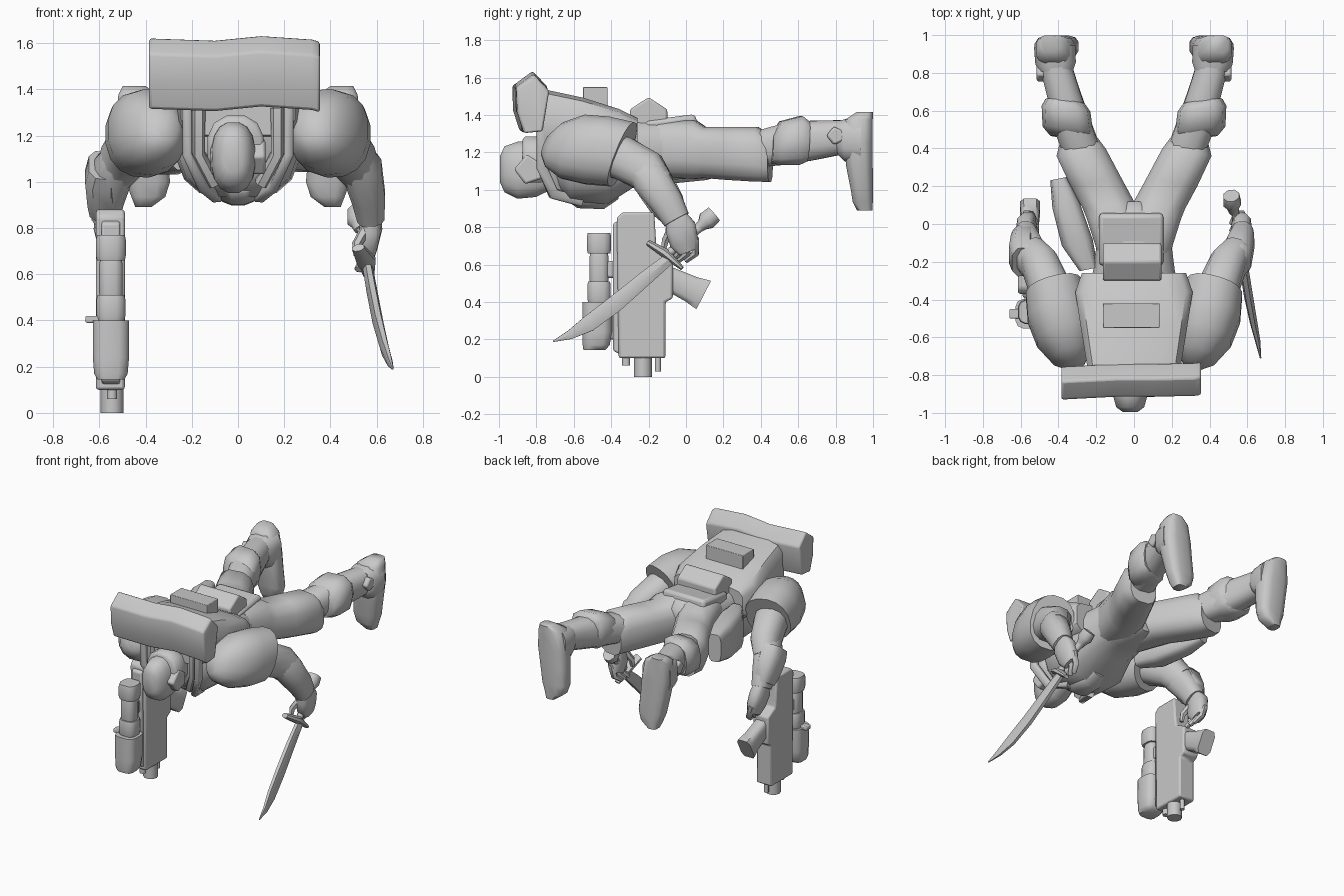
import bpy, bmesh, math
from mathutils import Vector

grey = bpy.data.materials.new("grey")
grey.diffuse_color = (0.58, 0.58, 0.58, 1)


def finish(name, bm, angle=50, bevel=0.0):
    bmesh.ops.recalc_face_normals(bm, faces=bm.faces)
    me = bpy.data.meshes.new(name)
    bm.to_mesh(me)
    bm.free()
    ob = bpy.data.objects.new(name, me)
    bpy.context.collection.objects.link(ob)
    me.materials.append(grey)
    if bevel:
        m = ob.modifiers.new("bevel", 'BEVEL')
        m.width = bevel
        m.segments = 2
    bpy.ops.object.select_all(action='DESELECT')
    ob.select_set(True)
    bpy.context.view_layer.objects.active = ob
    bpy.ops.object.shade_smooth_by_angle(angle=math.radians(angle))
    return ob


def loft(name, secs, n=12, p=2.0, axis=None, angle=55):
    """Rings (x, y, z, radius in the yz plane, radius along x) joined into a tube."""
    bm = bmesh.new()
    pts = [Vector(s[:3]) for s in secs]
    rings = []
    for i, s in enumerate(secs):
        t = Vector(axis) if axis else pts[min(i + 1, len(pts) - 1)] - pts[max(i - 1, 0)]
        t.normalize()
        u = t.cross(Vector((1, 0, 0))).normalized()
        v = u.cross(t)
        ring = []
        for k in range(n):
            a = 2 * math.pi * (k + 0.5) / n
            c, d = math.cos(a), math.sin(a)
            c = math.copysign(abs(c) ** (2 / p), c)
            d = math.copysign(abs(d) ** (2 / p), d)
            ring.append(bm.verts.new(pts[i] + u * c * s[3] + v * d * s[4]))
        rings.append(ring)
    for r, q in zip(rings, rings[1:]):
        for k in range(n):
            bm.faces.new((r[k], r[(k + 1) % n], q[(k + 1) % n], q[k]))
    bm.faces.new(rings[0])
    bm.faces.new(rings[-1])
    return finish(name, bm, angle)


def prism(name, profile, x0, x1, bevel=0.02, stations=(), angle=40):
    """Side profile of (y, z) points carried along x; stations add (x, dy, dz) offsets."""
    bm = bmesh.new()
    rows = stations or ((x0, 0, 0), (x1, 0, 0))
    rings = [[bm.verts.new((x, y + dy, z + dz)) for y, z in profile] for x, dy, dz in rows]
    n = len(profile)
    for r, q in zip(rings, rings[1:]):
        for k in range(n):
            bm.faces.new((r[k], r[(k + 1) % n], q[(k + 1) % n], q[k]))
    bm.faces.new(rings[0])
    bm.faces.new(rings[-1])
    return finish(name, bm, angle, bevel)


def box(name, x0, x1, y0, y1, z0, z1, bevel=0.012):
    return prism(name, [(y0, z0), (y1, z0), (y1, z1), (y0, z1)], x0, x1, bevel)


# torso and hips
loft("torso", [(0, -.72, 1.2, .17, .17), (0, -.62, 1.17, .24, .26), (0, -.42, 1.16, .24, .27),
               (0, -.25, 1.21, .18, .22), (0, -.1, 1.22, .17, .2), (0, .04, 1.22, .16, .17),
               (0, .12, 1.2, .12, .07)], n=16, p=2.5, axis=(0, 1, 0))
loft("chest_plate", [(0, -.65, 1.02, .07, .1), (0, -.58, .97, .07, .1), (0, -.44, .96, .065, .09),
                     (0, -.36, 1.0, .05, .07)], axis=(0, 1, 0), p=2.2)

# backpack, with tapered ends
loft("backpack", [(0, -.76, 1.37, .17, .25), (0, -.55, 1.33, .165, .285), (0, -.36, 1.29, .145, .315),
                  (0, -.26, 1.27, .115, .28)], n=12, p=5, axis=(0, 1, 0), angle=40)
prism("pack_flap", [(-.55, 1.45), (-.42, 1.43), (-.42, 1.55), (-.55, 1.55)], -.165, .135, .004)
prism("hip_pack", [(-.3, 1.3), (-.1, 1.3), (-.1, 1.43), (-.2, 1.495), (-.3, 1.43)], -.165, .145, .012)
prism("belt_plate", [(-.22, 1.3), (.07, 1.3), (.05, 1.405), (-.22, 1.37)], -.185, .155, .02)

# rolled bundle across the shoulders, slightly wavy
prism("bedroll", [(-.925, 1.55), (-.83, 1.62), (-.75, 1.535), (-.785, 1.32), (-.885, 1.31), (-.92, 1.42)],
      0, 0, .012, ((-.385, -.005, .005), (-.1, .01, -.005), (.1, .01, .015), (.32, .015, 0), (.355, .02, -.01)),
      75)

# head and helmet
loft("head", [(-.02, -.995, 1.11, .07, .04), (-.02, -.97, 1.11, .125, .075), (-.02, -.9, 1.105, .155, .095),
              (-.02, -.8, 1.11, .15, .1), (-.01, -.7, 1.13, .12, .09)], n=16, axis=(0, 1, 0), p=2.4)
loft("helmet_rim", [(-.01, -.875, 1.15, .12, .11), (-.01, -.86, 1.15, .14, .125),
                    (-.01, -.78, 1.15, .14, .125), (-.01, -.72, 1.15, .12, .11)],
     axis=(0, 1, 0), p=2.4)

# sides that repeat left and right
for s, side in ((1, "right"), (-1, "left")):
    def limb(name, secs, **kw):
        return loft(side + "_" + name, [(s * q[0],) + tuple(q[1:]) for q in secs],
                    **{k: ((s * v[0],) + v[1:] if k == "axis" else v) for k, v in kw.items()})

    def slab(name, prof, x0, x1, bevel=.012):
        return prism(side + "_" + name, prof, *sorted((s * x0, s * x1)), bevel)

    slab("ear_piece", [(-.92, 1.11), (-.85, 1.19), (-.77, 1.14), (-.77, 1.06), (-.86, 1.03)], .06, .118)
    # harness strap running over the collar
    limb("strap", [(.22, -.77, 1.36, .03, .022), (.22, -.77, 1.12, .03, .022),
                   (.15, -.71, .98, .03, .022), (.09, -.56, .94, .03, .03)], n=8, p=4)
    limb("collar", [(.17, -.74, 1.32, .05, .03), (.17, -.74, 1.12, .05, .03), (.1, -.68, 1.0, .05, .03)],
         n=8, p=3)
    # shoulder pad
    limb("shoulder_pad", [(.31, -.75, 1.24, .06, .05), (.335, -.7, 1.24, .13, .105),
                          (.365, -.6, 1.23, .185, .155), (.4, -.47, 1.21, .195, .17),
                          (.425, -.34, 1.19, .185, .155)], n=16, axis=(.25, .9, -.36), p=2.3, angle=60)
    # arm
    limb("upper_arm", [(.41, -.46, 1.21, .12, .12), (.45, -.33, 1.165, .12, .11), (.5, -.21, 1.1, .115, .1),
                       (.545, -.15, 1.02, .095, .08)], p=2.4)
    limb("forearm", [(.505, -.26, 1.12, .07, .07), (.535, -.19, 1.06, .105, .09),
                     (.565, -.1, .93, .09, .075), (.575, -.05, .84, .075, .06)], p=2.4)
    # hand, with fingers and thumb
    limb("hand", [(.575, -.06, .88, .05, .04), (.575, -.03, .8, .085, .05), (.56, -.01, .72, .08, .045),
                  (.555, .01, .67, .05, .035)], n=10, p=3)
    for k in range(3):
        limb("finger_%d" % k, [(.57, .05 - .045 * k, .74, .024, .025), (.545, .05 - .045 * k, .66, .022, .022),
                               (.52, -.04 * k, .62, .015, .018)], n=6)
    limb("thumb", [(.55, -.08, .79, .025, .025), (.515, -.11, .73, .022, .022), (.515, -.12, .68, .014, .015)], n=6)

    # leg
    limb("thigh", [(.07, -.14, 1.22, .155, .125), (.115, .05, 1.215, .16, .14), (.135, .1, 1.2, .14, .14),
                   (.2, .22, 1.195, .145, .14), (.28, .38, 1.19, .15, .135), (.295, .45, 1.165, .125, .1)],
         p=2.8, axis=(.15, 1, 0))
    limb("shin", [(.28, .4, 1.22, .1, .1), (.34, .56, 1.25, .115, .1), (.37, .68, 1.265, .108, .09),
                  (.41, .82, 1.28, .095, .085), (.42, .9, 1.28, .09, .085)], p=2.6)
    limb("knee_guard", [(.335, .455, 1.22, .08, .11), (.35, .5, 1.25, .12, .135), (.36, .61, 1.265, .135, .13),
                        (.365, .65, 1.26, .11, .105)], n=10, p=3, axis=(-.12, 1, -.05))
    limb("boot_cuff", [(.41, .81, 1.28, .09, .09), (.415, .85, 1.265, .115, .11), (.42, .94, 1.265, .13, .112)],
         p=2.8, axis=(.05, 1, 0))
    # boot with the sole facing backwards
    limb("boot", [(.45, .955, 1.415, .045, .05), (.43, .925, 1.375, .075, .09), (.42, .92, 1.25, .08, .108),
                  (.405, .928, 1.12, .072, .102), (.39, .94, 1.0, .06, .098), (.388, .945, .935, .055, .075),
                  (.41, .955, .89, .042, .035)], p=3.2, axis=(0, 0, -1), angle=65)
    slab("ankle_stud", [(.75, 1.29), (.79, 1.34), (.85, 1.31), (.84, 1.26), (.79, 1.24)], .45, .515)

# side holster on one thigh
loft("holster", [(-.24, -.24, 1.17, .12, .05), (-.3, -.1, 1.17, .14, .085), (-.36, .1, 1.18, .13, .075),
                 (-.4, .24, 1.19, .1, .045)], n=12, p=4, axis=(-.2, 1, 0))
# wrist device
loft("wrist_guard", [(-.58, -.2, 1.07, .1, .07), (-.59, -.16, 1.02, .11, .075), (-.585, -.1, .92, .1, .07),
                     (-.585, -.07, .87, .08, .06)], n=8, p=3)

# gun body and barrels
prism("gun_body", [(-.37, .85), (-.34, .88), (-.17, .88), (-.16, .72), (-.15, .66), (-.07, .62), (-.07, .42),
                   (-.11, .4), (-.11, .1), (-.36, .1)], -.615, -.49, .012)
prism("gun_front_rail", [(-.39, .82), (-.35, .84), (-.35, .12), (-.39, .14)], -.59, -.51, .01)
for nm, y, r, z0 in (("main_barrel", -.23, .05, 0), ("front_barrel", -.32, .022, .06), ("rear_barrel", -.15, .016, .03)):
    loft(nm, [(-.545, y, .14, r, r), (-.545, y, z0, r, r)], n=10)
# launcher tube under the gun
for k, (z0, z1, r) in enumerate(((.66, .77, .066), (.5, .66, .052), (.4, .51, .064))):
    loft("tube_%d" % k, [(-.55, -.465, z0, r * .93, r * .93), (-.55, -.465, z0 + .02, r, r),
                         (-.55, -.465, z1 - .02, r, r), (-.55, -.465, z1, r * .93, r * .93)], p=3)
loft("tube_housing", [(-.55, -.475, .4, .08, .08), (-.55, -.475, .24, .08, .08), (-.55, -.48, .17, .074, .074),
                      (-.55, -.49, .145, .06, .06)], p=3.4, axis=(0, 0, -1))
box("tube_mount", -.58, -.52, -.44, -.35, .53, .62)
box("tube_mount_low", -.58, -.52, -.44, -.35, .2, .36)
box("side_lever", -.66, -.6, -.5, -.45, .39, .42, .006)
# magazine angled backwards, ending in a wider plate
loft("magazine", [(-.55, -.1, .53, .065, .05), (-.55, .03, .468, .075, .05), (-.55, .075, .447, .085, .055),
                  (-.55, .095, .438, .088, .055)], n=8, p=4, axis=(0, .87, -.45))

# sword: curved blade, guard, grip and pommel
loft("blade", [(.56, -.08, .64, .035, .022), (.58, -.22, .525, .045, .024), (.606, -.38, .39, .052, .024),
               (.633, -.52, .285, .05, .02), (.655, -.62, .225, .028, .014), (.67, -.71, .19, .004, .004)],
     n=6, angle=35)
loft("guard", [(.52, -.2, .715, .018, .03), (.555, -.11, .66, .028, .045), (.57, -.02, .58, .012, .02)], n=8)
loft("grip", [(.56, -.1, .655, .025, .022), (.53, .1, .82, .025, .022)], n=8)
loft("pommel", [(.53, .06, .79, .025, .025), (.525, .09, .815, .035, .035), (.52, .11, .835, .055, .05),
                (.515, .15, .87, .05, .045)], n=8)
